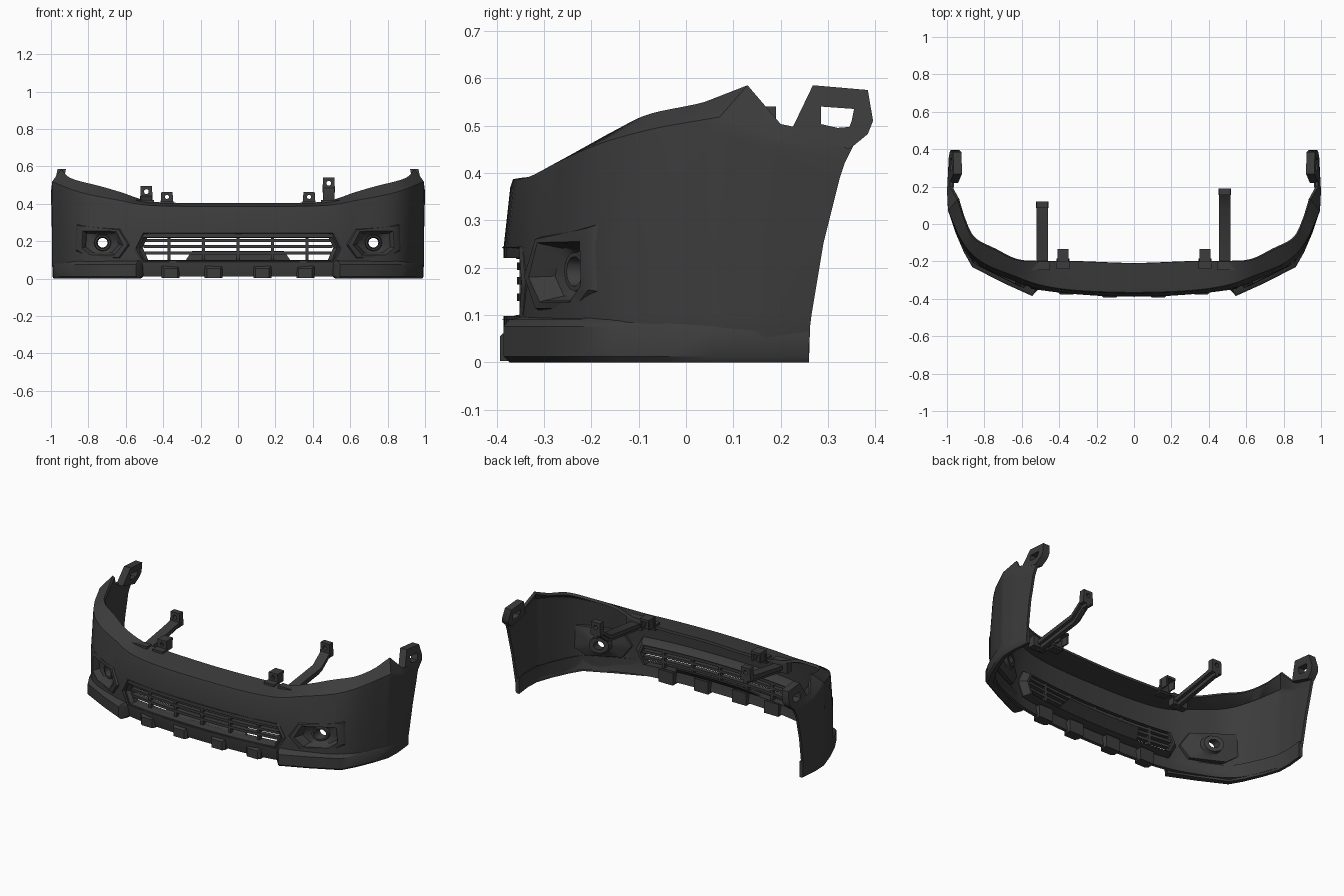
import bpy, bmesh, math
from mathutils import Vector

if "Cube" in bpy.data.objects:
    bpy.data.objects.remove(bpy.data.objects["Cube"])

mat = bpy.data.materials.new("dark_grey_plastic")
mat.diffuse_color = (0.045, 0.045, 0.045, 1)
mat.use_nodes = True
mat.node_tree.nodes["Principled BSDF"].inputs["Base Color"].default_value = mat.diffuse_color


def make(name, verts, faces, fix=True):
    me = bpy.data.meshes.new(name)
    me.from_pydata([tuple(v) for v in verts], [], faces)
    if fix:
        bm = bmesh.new()
        bm.from_mesh(me)
        bmesh.ops.recalc_face_normals(bm, faces=bm.faces)
        bm.to_mesh(me)
        bm.free()
    me.materials.append(mat)
    ob = bpy.data.objects.new(name, me)
    bpy.context.collection.objects.link(ob)
    return ob


def loft(name, loops, ring=False):
    """Join closed loops; ring=True joins last to first, else ends are capped."""
    n, m = len(loops[0]), len(loops)
    faces = []
    for j in range(m if ring else m - 1):
        a, b = j * n, ((j + 1) % m) * n
        faces += [(a + i, a + (i + 1) % n, b + (i + 1) % n, b + i) for i in range(n)]
    if not ring:
        faces += [tuple(range(n)), tuple(range((m - 1) * n, m * n))]
    return make(name, [p for l in loops for p in l], faces)


def box(name, x, y, z):
    return loft(name, [[(x[0], b, z[0]), (x[1], b, z[0]), (x[1], b, z[1]), (x[0], b, z[1])] for b in y])


def sub(poly, n):
    out = []
    for i, a in enumerate(poly):
        b = poly[(i + 1) % len(poly)]
        out += [(a[0] + (b[0] - a[0]) * k / n, a[1] + (b[1] - a[1]) * k / n) for k in range(n)]
    return out


def scaled(poly, c, k):
    return [(c[0] + (p[0] - c[0]) * k, c[1] + (p[1] - c[1]) * k) for p in poly]


def circle_like(poly, c, r):
    out = []
    for p in poly:
        a = math.atan2(p[1] - c[1], p[0] - c[0])
        out.append((c[0] + r * math.cos(a), c[1] + r * math.sin(a)))
    return out


def on(poly, yf, off, s=1):
    return [(s * p[0], yf(p[0]) + off, p[1]) for p in poly]


def catmull(p0, p1, p2, p3, t):
    return 0.5 * (2 * p1 + (p2 - p0) * t + (2 * p0 - 5 * p1 + 4 * p2 - p3) * t * t
                  + (3 * p1 - p0 - 3 * p2 + p3) * t ** 3)


# Bumper skin: stations of body (x, y), shoulder (x, y, z), inner top edge (x, y, z)
ST = [((0, -.385), (0, -.37, .38), (0, -.21, .405)),
      ((.3, -.375), (.3, -.36, .38), (.3, -.2, .405)),
      ((.52, -.345), (.5, -.33, .387), (.48, -.2, .415)),
      ((.66, -.30), (.64, -.28, .412), (.62, -.195, .46)),
      ((.80, -.24), (.79, -.22, .44), (.74, -.14, .495)),
      ((.885, -.17), (.88, -.15, .465), (.86, -.075, .525)),
      ((.945, -.06), (.945, -.05, .49), (.915, .04, .55)),
      ((.99, .06), (.995, .07, .51), (.945, .13, .585)),
      ((.995, .16), (1.0, .18, .46), (.985, .2, .503)),
      None]


def column(st):
    if st is None:  # rear edge, raked backwards
        return [Vector(p) for p in ((.975, .26, .01), (.983, .262, .075), (.985, .265, .1), (.99, .29, .25),
                                    (.992, .325, .39), (.99, .335, .42), (.988, .345, .44), (.985, .36, .47))]
    (x, y), s, t = st[0], Vector(st[1]), Vector(st[2])
    b = Vector((x, y, .245))
    return [Vector((x * .99, y + .015, .01)), Vector((x, y, .075)), Vector((x, y, .1)), b,
            b.lerp(s, .92), s.lerp(t, .03) + Vector((0, 0, .006)), s.lerp(t, .14) + Vector((0, 0, .006)), t]


cols = [column(s) for s in ST]
mir = [[Vector((-p.x, p.y, p.z)) for p in c] for c in cols[:0:-1]]
cols = mir + cols
dense, N, S = [], len(cols), 5
for i in range(N - 1):
    a, b = cols[i], cols[i + 1]
    p, q = cols[max(i - 1, 0)], cols[min(i + 2, N - 1)]
    straight = i < 3 or i >= N - 4
    for k in range(S):
        t = k / S
        dense.append([a[r].lerp(b[r], t) if straight else catmull(p[r], a[r], b[r], q[r], t) for r in range(8)])
dense.append(cols[-1])
verts = [p for c in dense for p in c]
faces = [(i * 8 + r, i * 8 + 8 + r, i * 8 + 9 + r, i * 8 + r + 1) for i in range(len(dense) - 1) for r in range(7)]
skin = make("bumper_skin", verts, faces, False)
mod = skin.modifiers.new("shell", 'SOLIDIFY')
mod.thickness, mod.offset = .016, -1

# Opening outlines in front view
fog_c, gr_c = (.724, .192), (0, .16)
fog_out = sub([(.865, .29), (.87, .15), (.81, .108), (.63, .108), (.58, .18), (.63, .265)], 4)
fog_in = sub([(.825, .252), (.83, .165), (.785, .13), (.665, .13), (.62, .18), (.655, .25)], 4)
gr_out = sub([(.56, .165), (.52, .245), (-.52, .245), (-.56, .165), (-.52, .088), (.52, .088)], 10)
gr_in = sub([(.51, .165), (.485, .218), (-.485, .218), (-.51, .165), (-.48, .1), (.48, .1)], 10)
fog_y = lambda x: -.34 + .5 * (x - .6)
gr_y = lambda x: -.387 + .14 * x * x

# Cut the openings
cutters = [loft("grille_cutter", [on(scaled(gr_in, gr_c, 1.04), lambda x: 0, y) for y in (-.6, -.25)])]
for s in (1, -1):
    cutters.append(loft("fog_cutter", [on(scaled(fog_in, fog_c, 1.08), lambda x: 0, y, s) for y in (-.6, -.1)]))
for c in cutters:
    c.hide_render = True
    m = skin.modifiers.new("cut", 'BOOLEAN')
    m.operation, m.solver, m.object = 'DIFFERENCE', 'EXACT', c
bpy.context.view_layer.update()
done = bpy.data.meshes.new_from_object(skin.evaluated_get(bpy.context.evaluated_depsgraph_get()))
skin.modifiers.clear()
skin.data = done
for c in cutters:
    bpy.data.objects.remove(c)

# Grille frame, bars and lower blanking shelf sloping backwards
loft("grille_frame", [on(gr_out, gr_y, .03), on(gr_out, gr_y, .004), on(scaled(gr_out, gr_c, .975), gr_y, -.002),
                      on(gr_in, gr_y, .03), on(gr_in, gr_y, .07), on(scaled(gr_in, gr_c, 1.03), gr_y, .07)], True)


def crossbar(name, half, z0, z1, off, depth, taper=0, lean=0):
    secs = []
    for k in range(17):
        x = half * (k / 8 - 1)
        y, tx = gr_y(x) + off, x * (1 - taper)
        secs.append([(x, y, z0), (tx, y + lean, z1), (tx, y + lean + depth, z1), (x, y + depth, z0)])
    loft(name, secs)


for z, half in ((.137, .5), (.172, .505), (.203, .495)):
    crossbar("grille_bar", half, z - .008, z + .008, .03, .03)
crossbar("grille_blanking_shelf", .28, .098, .147, .05, .015, .12, .06)
for x in (-.37, -.185, 0, .185, .37):
    y = gr_y(x)
    box("grille_upright", (x - .008, x + .008), (y + .035, y + .06), (.1, .225))

# Centre lip teeth
for x in (-.36, -.13, .13, .36):
    y = gr_y(x)
    loft("lip_tooth", [[(x - w, y - .008 + d, .003), (x + w, y - .008 + d, .003), (x + w, y - .008 + d, h),
                        (x - w, y - .008 + d, h)] for w, d, h in ((.036, 0, .055), (.048, .016, .07), (.048, .06, .08))])

LIP = [(.545, -.385), (.70, -.315), (.865, -.23), (.91, -.15), (.955, -.045), (.99, .06), (.993, .15), (.982, .26)]
for s in (1, -1):
    # Lower corner lip, starting with a chamfered nose
    secs = [[(s * .51, -.348, z) for z in (.015, .02, .075, .08)] + [(s * .505, -.33, .085), (s * .505, -.33, .012)]]
    for x, y in LIP:
        k = (.26 - y) / .65
        ix, iy = x - .025, y + .05 * k
        secs.append([(s * (x - .008), y + .012 * k, 0), (s * x, y, .012), (s * x, y, .076),
                     (s * (x - .008), y + .012 * k, .09), (s * ix, iy, .098), (s * ix, iy, 0)])
    loft("corner_lip", secs)

    # Fog lamp surround with recessed pocket and lamp hole
    ring = lambda r: circle_like(fog_in, fog_c, r)
    loft("fog_surround", [on(l, fog_y, o, s) for l, o in (
        (fog_out, .05), (fog_out, .018), (scaled(fog_out, fog_c, .93), .003), (scaled(fog_in, fog_c, 1.05), 0),
        (fog_in, .006), (scaled(fog_in, fog_c, .84), .045), (ring(.045), .055), (ring(.042), .042),
        (ring(.032), .042), (ring(.026), .095), (ring(.05), .095), (ring(.055), .07),
        (scaled(fog_in, fog_c, 1.0), .06))], True)

    # Rear fixing tab with slot
    to = [(.22, .485), (.268, .585), (.384, .575), (.395, .51), (.384, .482), (.345, .45)]
    ti = [(.285, .503), (.285, .54), (.355, .535), (.35, .51), (.345, .497), (.32, .495)]
    tab = lambda poly, d: [(s * (.988 - .2 * (z - .47) - d), y, z) for y, z in poly]
    loft("rear_tab", [tab(to, 0), tab(ti, 0), tab(ti, .045), tab(to, .045)], True)

    # Strut: long arm with an upright holed end
    ye, zt = (.19, .54) if s > 0 else (.12, .495)
    x0 = .485 if s > 0 else .49
    path = [(-.23, .375), (ye - .11, .415), (ye - .03, zt - .065), (ye, zt - .065)]
    for name, w, h in (("strut_arm", .03, .012), ("strut_rib", .012, .034)):
        loft(name, [[(s * (x0 - w), y, z - h), (s * (x0 + w), y, z - h), (s * (x0 + w), y, z + .012),
                     (s * (x0 - w), y, z + .012)] for y, z in path])
    c = (x0, zt - .03)
    sq = sub([(x0 - .034, zt - .08), (x0 + .034, zt - .08), (x0 + .03, zt), (x0 - .03, zt)], 4)
    hole = circle_like(sq, c, .013)
    loft("strut_end", [on(l, lambda x: 0, y, s) for l, y in (
        (sq, ye - .035), (hole, ye - .035), (hole, ye), (sq, ye))], True)
    box("strut_foot", sorted((s * (x0 - .04), s * (x0 + .06))), (-.245, -.2), (.35, .42))

    # Small upper bracket
    sq = sub([(.345, .39), (.415, .39), (.41, .463), (.35, .463)], 4)
    hole = circle_like(sq, (.38, .437), .011)
    loft("upper_bracket", [on(l, lambda x: 0, y, s) for l, y in (
        (sq, -.2), (hole, -.2), (hole, -.185), (sq, -.185))], True)
    box("upper_bracket_base", sorted((s * .345, s * .415)), (-.24, -.19), (.38, .415))
    box("upper_bracket_top", sorted((s * .35, s * .41)), (-.19, -.135), (.448, .463))
    for x in (.35, .402):
        box("upper_bracket_side", sorted((s * x, s * (x + .008))), (-.19, -.14), (.4, .46))

# Smooth shading with sharp creases
for ob in bpy.context.collection.objects:
    ob.select_set(True)
bpy.context.view_layer.objects.active = skin
bpy.ops.object.shade_smooth_by_angle(angle=math.radians(36))
